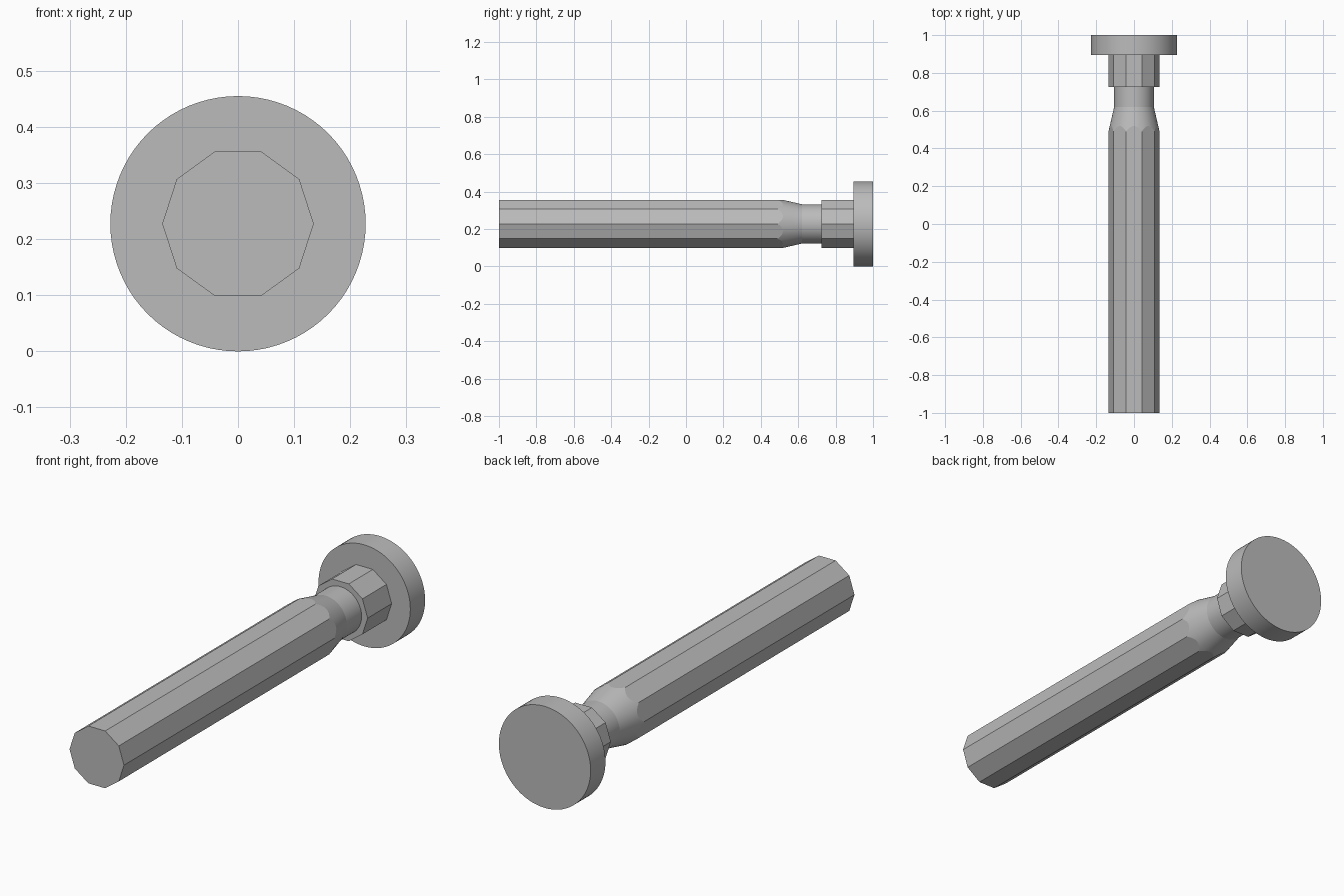
import bpy, bmesh, math

if "Cube" in bpy.data.objects:
    bpy.data.objects.remove(bpy.data.objects["Cube"], do_unlink=True)

SIDES, STEPS = 10, 8
SEGMENTS = SIDES * STEPS
CORNER, NECK, HEAD = 0.135, 0.105, 0.2275
AXIS_Z = HEAD

steel = bpy.data.materials.new("light grey")
grey = (0.5, 0.5, 0.5, 1)
steel.diffuse_color = grey
steel.use_nodes = True
steel.node_tree.nodes["Principled BSDF"].inputs["Base Color"].default_value = grey


def facet(angle):
    """Radius of the ten-sided section at an angle."""
    half = math.pi / SIDES
    return CORNER * math.cos(half) / math.cos(angle % (2 * half) - half)


def loft(name, rings):
    """Join rings along y; each ring maps an angle to (radius, y)."""
    bm = bmesh.new()
    loops = []
    for ring in rings:
        loop = []
        for i in range(SEGMENTS):
            a = 2 * math.pi * i / SEGMENTS
            r, y = ring(a)
            loop.append(bm.verts.new((r * math.cos(a), y, AXIS_Z + r * math.sin(a))))
        loops.append(loop)
    for lower, upper in zip(loops, loops[1:]):
        for i in range(SEGMENTS):
            j = (i + 1) % SEGMENTS
            bm.faces.new((lower[i], lower[j], upper[j], upper[i]))
    bm.faces.new(loops[0])
    bm.faces.new(loops[-1])
    bmesh.ops.recalc_face_normals(bm, faces=bm.faces)
    mesh = bpy.data.meshes.new(name)
    bm.to_mesh(mesh)
    bm.free()
    mesh.materials.append(steel)
    obj = bpy.data.objects.new(name, mesh)
    bpy.context.collection.objects.link(obj)
    bpy.ops.object.select_all(action="DESELECT")
    obj.select_set(True)
    bpy.context.view_layer.objects.active = obj
    bpy.ops.object.shade_smooth_by_angle(angle=math.radians(10))


def circle(radius, y):
    return lambda a: (radius, y)


def decagon(y):
    return lambda a: (facet(a), y)


def scallop(a):
    """Curve where the tapering cone meets the flat facets."""
    r = facet(a)
    return r, 0.62 - (r - NECK) * 0.13 / (CORNER - NECK)


# Faceted shaft tapering into a round neck
loft("shaft", [decagon(-1), scallop, circle(NECK, 0.62), circle(NECK, 0.725)])
# Faceted collar
loft("collar", [decagon(0.725), decagon(0.895)])
# Round head disc
loft("head", [circle(HEAD, 0.895), circle(HEAD, 1)])
